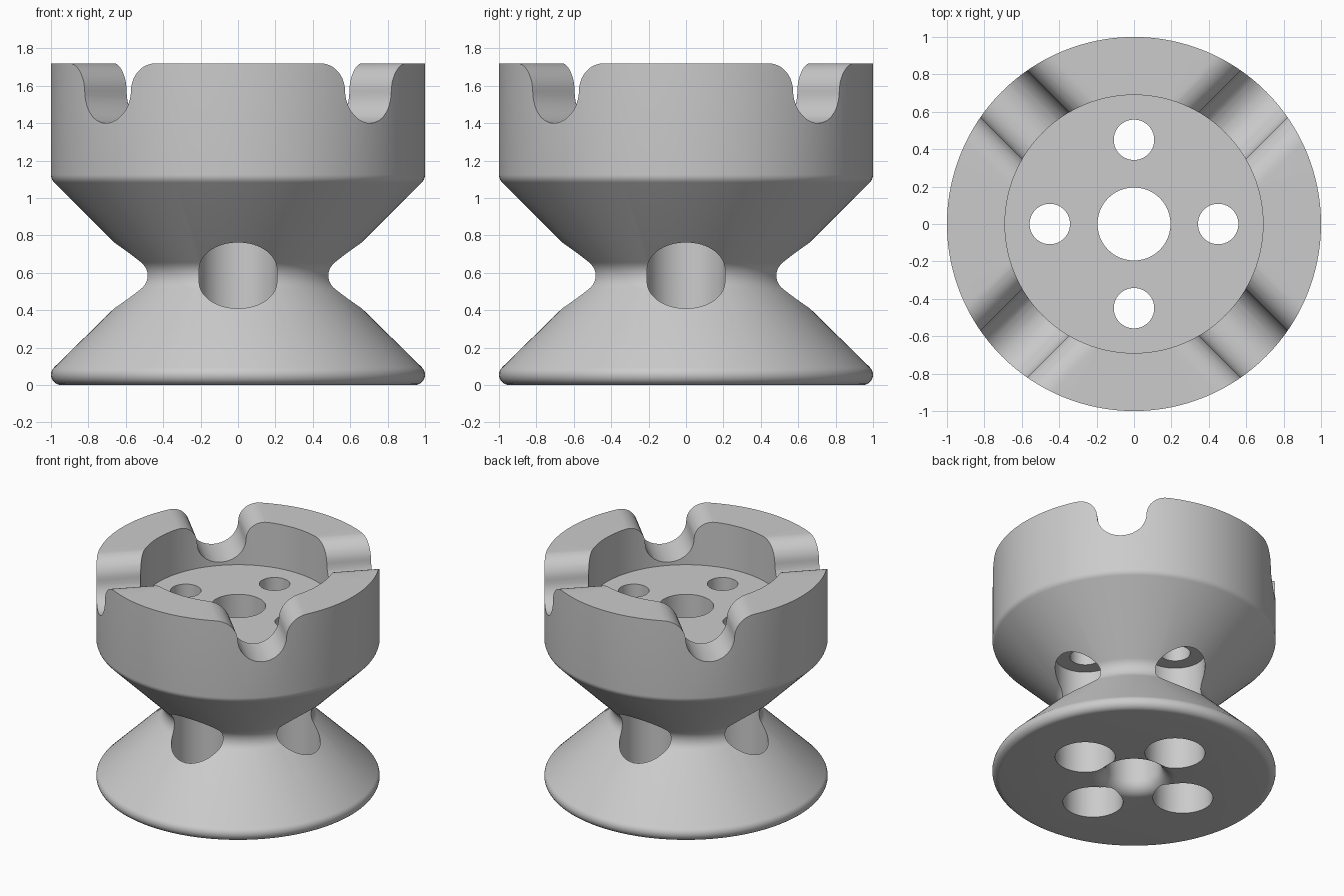
import bpy
import bmesh
import math

cube = bpy.data.objects.get("Cube")
if cube:
    bpy.data.objects.remove(cube, do_unlink=True)

grey = bpy.data.materials.new("light_grey")
grey.use_nodes = True
colour = (0.6, 0.6, 0.6, 1)
grey.diffuse_color = colour
grey.node_tree.nodes["Principled BSDF"].inputs["Base Color"].default_value = colour


def arc(cx, cy, r, start, end, steps=10):
    """Points on an arc, angles in degrees."""
    angles = [math.radians(start + (end - start) * i / steps) for i in range(steps + 1)]
    return [(cx + r * math.cos(a), cy + r * math.sin(a)) for a in angles]


def make_object(name, bm):
    bmesh.ops.recalc_face_normals(bm, faces=bm.faces)
    mesh = bpy.data.meshes.new(name)
    bm.to_mesh(mesh)
    bm.free()
    mesh.materials.append(grey)
    obj = bpy.data.objects.new(name, mesh)
    bpy.context.collection.objects.link(obj)
    return obj


def lathe(name, profile, segments=128):
    """Revolve a closed (radius, height) outline about z."""
    bm = bmesh.new()
    rings = []
    for i in range(segments):
        a = math.tau * i / segments
        rings.append([bm.verts.new((r * math.cos(a), r * math.sin(a), z)) for r, z in profile])
    n = len(profile)
    for i in range(segments):
        here, there = rings[i], rings[(i + 1) % segments]
        for j in range(n):
            k = (j + 1) % n
            bm.faces.new((here[j], there[j], there[k], here[k]))
    return make_object(name, bm)


def prism(name, outline, length):
    """Extrude an (x, z) outline along y, centred."""
    bm = bmesh.new()
    face = bm.faces.new([bm.verts.new((x, -length / 2, z)) for x, z in outline])
    grown = bmesh.ops.extrude_face_region(bm, geom=[face])["geom"]
    verts = [v for v in grown if isinstance(v, bmesh.types.BMVert)]
    bmesh.ops.translate(bm, vec=(0, length, 0), verts=verts)
    return make_object(name, bm)


def cut(target, cutter):
    """Subtract the cutter and discard it."""
    cutter.hide_render = True
    bpy.context.view_layer.update()
    mod = target.modifiers.new("cut", "BOOLEAN")
    mod.operation = "DIFFERENCE"
    mod.solver = "EXACT"
    mod.object = cutter
    bpy.context.view_layer.objects.active = target
    bpy.ops.object.modifier_apply(modifier=mod.name)
    bpy.data.objects.remove(cutter, do_unlink=True)


def drill(target, radius, x, y, low, high):
    bpy.ops.mesh.primitive_cylinder_add(
        vertices=64, radius=radius, depth=high - low, location=(x, y, (low + high) / 2))
    cutter = bpy.context.object
    cutter.data.materials.append(grey)
    cut(target, cutter)


# Dimensions
TOP, FLOOR, BORE = 1.72, 1.375, 0.195
WAIST_Z, WAIST_R, FILLET = 0.585, 0.485, 0.1

# Hourglass body: flared bore, rounded foot, filleted waist, straight rim, recess
profile = arc(BORE + 0.1, 0.1, 0.1, 180, 270)
profile += arc(0.945, 0.055, 0.055, -90, 45)
profile += arc(WAIST_R + FILLET * math.sqrt(2), WAIST_Z, FILLET, 225, 135)
profile += arc(0.94, 1.125, 0.06, -45, 0, 5)
profile += [(1, TOP), (0.69, TOP), (0.69, FLOOR), (BORE, FLOOR)]
body = lathe("spool_body", profile)

# Four screw holes with wide counterbores from below
for i in range(4):
    a = i * math.pi / 2
    x, y = 0.45 * math.cos(a), 0.45 * math.sin(a)
    drill(body, 0.212, x, y, -0.2, 0.815)
    drill(body, 0.108, x, y, 0.7, 1.6)

# Two crossing channels make the four round notches with rolled shoulders
half, roll = 0.175, 0.15
channel = arc(-half - roll, TOP - roll, roll, 90, 0)
channel += arc(0, 1.4 + half, half, 180, 360, 20)
channel += arc(half + roll, TOP - roll, roll, 180, 90)
channel += [(half + roll, 2), (-half - roll, 2)]
for angle in (45, -45):
    cutter = prism("channel_cutter", channel, 2.4)
    cutter.rotation_euler.z = math.radians(angle)
    cut(body, cutter)

# Smooth shading with crisp edges
bpy.ops.object.select_all(action="DESELECT")
body.select_set(True)
bpy.context.view_layer.objects.active = body
bpy.ops.object.shade_smooth_by_angle(angle=math.radians(30))
